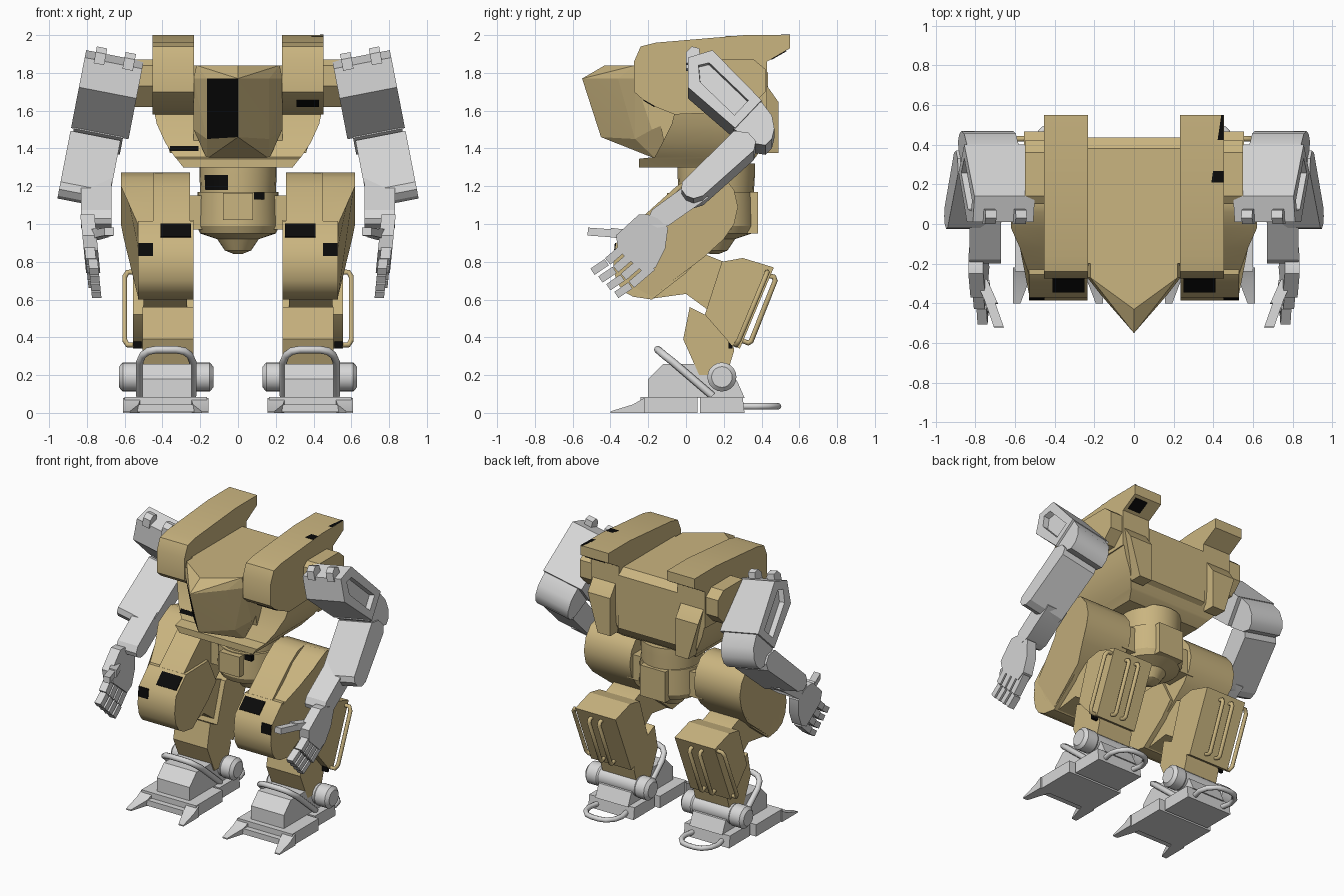
import bpy, bmesh, math
from mathutils import Vector, Matrix

if "Cube" in bpy.data.objects:
    bpy.data.objects.remove(bpy.data.objects["Cube"])


def material(name, rgb):
    m = bpy.data.materials.new(name)
    m.diffuse_color = (*rgb, 1)
    m.use_nodes = True
    m.node_tree.nodes["Principled BSDF"].inputs["Base Color"].default_value = m.diffuse_color
    return m


TAN = material("sand tan", (0.59, 0.46, 0.215))
GREY = material("light grey", (0.68, 0.68, 0.68))
BLACK = material("black", (0.003, 0.003, 0.003))
TILT = (Matrix.Translation((0.80, 0, 1.94)) @ Matrix.Rotation(math.radians(-11), 4, 'Y')
        @ Matrix.Translation((-0.80, 0, -1.94)))


def emit(name, bm, mat, mirror=True, black_rule=None, smooth=25):
    bmesh.ops.recalc_face_normals(bm, faces=bm.faces)
    if black_rule:
        for f in bm.faces:
            f.material_index = int(black_rule(f))
    me = bpy.data.meshes.new(name)
    for f in bm.faces:
        f.smooth = True
    bm.to_mesh(me)
    bm.free()
    me.set_sharp_from_angle(angle=math.radians(smooth))
    me.materials.append(mat)
    if black_rule:
        me.materials.append(BLACK)
    ob = bpy.data.objects.new(name, me)
    bpy.context.collection.objects.link(ob)
    if mirror:
        ob.modifiers.new("mirror", 'MIRROR').use_mirror_merge = False
    return ob


def loft(bm, rings):
    """Skin closed rings of equal length and cap both ends."""
    vs = [[bm.verts.new(p) for p in r] for r in rings]
    n = len(vs[0])
    for a, b in zip(vs, vs[1:]):
        for i in range(n):
            bm.faces.new((a[i], a[(i + 1) % n], b[(i + 1) % n], b[i]))
    bm.faces.new(vs[0][::-1])
    return bm.faces.new(vs[-1])


def prism(name, pts, x0, x1, mat, warp=None, tilt=False, mirror=True, slot=0, smooth=25):
    """Side profile of (y, z) points extruded from x0 to x1."""
    bm = bmesh.new()
    cap = loft(bm, [[(x, y, z) for y, z in pts] for x in (x0, x1)])
    bmesh.ops.recalc_face_normals(bm, faces=bm.faces)
    if slot:
        bmesh.ops.inset_region(bm, faces=[cap], thickness=slot)
        bmesh.ops.inset_region(bm, faces=[cap], thickness=0.003, depth=-0.04)
    if warp:
        for v in bm.verts:
            v.co = warp(*v.co)
    if tilt:
        bm.transform(TILT)
    return emit(name, bm, mat, mirror, smooth=smooth)


def box(name, y0, y1, z0, z1, x0, x1, mat, **kw):
    return prism(name, [(y0, z0), (y1, z0), (y1, z1), (y0, z1)], x0, x1, mat, **kw)


def bar(name, p, q, t, x0, x1, mat, **kw):
    """Flat bar of thickness t between two (y, z) points."""
    p, q = Vector(p), Vector(q)
    d = (q - p).normalized()
    n = Vector((-d.y, d.x)) * t / 2
    return prism(name, [p + n, q + n, q - n, p - n], x0, x1, mat, **kw)


def lathe(name, prof, centre, mat, axis='Z', sides=24, **kw):
    """Rings of (radius, position) about an axis through centre."""
    bm = bmesh.new()
    rings = []
    for r, t in prof:
        cs = [(r * math.cos(a), r * math.sin(a)) for a in
              (2 * math.pi * i / sides for i in range(sides))]
        if axis == 'Z':
            rings.append([(centre[0] + c, centre[1] + s, t) for c, s in cs])
        else:
            rings.append([(t, centre[0] + c, centre[1] + s) for c, s in cs])
    loft(bm, rings)
    return emit(name, bm, mat, **kw)


def tube(name, pts, r, mat):
    for s in (1, -1):
        cu = bpy.data.curves.new(name, 'CURVE')
        cu.dimensions = '3D'
        cu.bevel_depth, cu.bevel_resolution, cu.use_fill_caps = r, 2, True
        sp = cu.splines.new('POLY')
        sp.points.add(len(pts) - 1)
        for p, (x, y, z) in zip(sp.points, pts):
            p.co = (s * x, y, z, 1)
        cu.materials.append(mat)
        bpy.context.collection.objects.link(bpy.data.objects.new(name, cu))


# Torso: side pods, centre block, lower hull, rear bulges
prism("shoulder_pod", [(-.275, 1.7), (-.275, 1.86), (-.24, 1.94), (-.16, 1.96), (.31, 2), (.55, 2),
                       (.55, 1.93), (.43, 1.86), (.43, 1.6), (-.06, 1.58), (-.16, 1.62),
                       (-.23, 1.66)], .232, .453, TAN)
bar("pod_dark_streak", (.21, 1.991), (.55, 1.999), .008, .41, .452, BLACK, mirror=False,
    warp=lambda x, y, z: (x if x > .43 else (.39 if y < .4 else .44), y, z))
bar("pod_front_patch", (-.225, 1.657), (-.165, 1.622), .008, .31, .43, BLACK, mirror=False)
bar("pod_rear_patch", (.45, 1.872), (.53, 1.918), .008, .33, .43, BLACK, mirror=False)
prism("torso_centre", [(-.2, 1.84), (.38, 1.84), (.435, 1.80), (.435, 1.42), (.3, 1.35),
                       (-.1, 1.35)], -.235, .235, TAN, mirror=False)
bm = bmesh.new()
loft(bm, [[(-x, f, z), (x, f, z), (x, b, z), (-x, b, z)] for z, x, f, b in
          ((1.30, .29, -.25, .30), (1.345, .325, -.25, .36), (1.355, .335, -.165, .37),
           (1.43, .385, -.125, .42), (1.53, .43, -.075, .43), (1.63, .452, -.05, .43))])
emit("lower_hull", bm, TAN, False)
bar("hull_dark_patch", (-.146, 1.385), (-.135, 1.412), .008, -.36, -.21, BLACK, mirror=False)
prism("rear_bulge", [(.40, 1.75), (.43, 1.73), (.49, 1.645), (.49, 1.375), (.40, 1.375)],
      .26, .44, TAN, warp=lambda x, y, z: (x - (.08 if x > .3 and z < 1.5 else 0), y, z))
prism("shoulder_mount", [(.10, 1.73), (.10, 1.84), (.14, 1.87), (.36, 1.87), (.42, 1.82),
                         (.42, 1.70), (.34, 1.62), (.2, 1.62)], .44, .55, TAN)

# Wedge cockpit, one front pane black
half = [(0, -.55, 1.77), (0, -.45, 1.46), (0, -.43, 1.84), (0, -.16, 1.345), (.165, -.36, 1.77),
        (.165, -.27, 1.45), (.165, -.16, 1.345), (.235, -.27, 1.77), (.235, -.18, 1.5),
        (.235, -.06, 1.59), (.235, -.06, 1.55), (.22, -.27, 1.84), (.22, -.1, 1.84)]
bm = bmesh.new()
for x, y, z in half:
    bm.verts.new((x, y, z))
    if x:
        bm.verts.new((-x, y, z))
bmesh.ops.convex_hull(bm, input=bm.verts)
emit("cockpit_nose", bm, TAN, False, lambda f: all(
    -.17 < v.co.x < .001 and v.co.y < -.25 and 1.44 < v.co.z < 1.78 for v in f.verts), smooth=3)

# Waist and pelvis
lathe("waist", [(.2, 1.1), (.2, 1.18), (.205, 1.26), (.205, 1.32)], (0, .16), TAN, mirror=False,
      black_rule=lambda f: len(f.verts) == 4 and 1.19 < f.calc_center_median().z < 1.25
      and -.17 < f.calc_center_median().x < -.04 and f.calc_center_median().y < .16)
lathe("pelvis", [(.215, 1.17), (.22, .99), (.2, .95), (.11, .92), (.07, .86), (.02, .84)],
      (0, .15), TAN, mirror=False)
box("pelvis_front_box", -.10, .1, 1.02, 1.165, -.08, .08, TAN, mirror=False)
box("pelvis_rear_box", .2, .38, .95, 1.17, -.1, .1, TAN, mirror=False)
box("pelvis_dark_patch", -.048, -.02, 1.13, 1.168, .085, .14, BLACK, mirror=False)
box("hip_axle", .06, .24, .97, 1.15, .1, .30, TAN)

# Thigh, outer hip cover and knee
rear = [(.12, 1.272), (.2, 1.25), (.255, 1.18), (.275, 1.09), (.255, 1.0), (.2, .92), (.09, .82),
        (-.18, .615)]
prism("thigh", [(-.05, 1.2), (.04, 1.26)] + rear + [(-.3, .66), (-.36, .88), (-.25, 1.02)],
      .255, .45, TAN, smooth=40)


def cover_taper(x, y, z):
    k = min(1, max(0, (z - .78) / .17), max(0, (y + .22) / .2))
    return (x if x < .5 else .53 + .09 * k, y, z)


prism("hip_cover", [(-.12, 1.1), (-.02, 1.2), (.06, 1.245)] + rear
      + [(-.3, .68), (-.35, .88), (-.25, 1.0)], .44, .62, TAN, warp=cover_taper, smooth=40)
prism("knee", [(-.255, 1.015), (-.37, .9), (-.385, .78), (-.37, .7), (-.335, .645), (-.28, .615),
               (-.18, .6), (.0, .74), (.09, .84), (.0, 1.02)], .235, .53, TAN, smooth=40)
bar("thigh_dark_patch", (-.343, .93), (-.273, 1.0), .009, .25, .41, BLACK)
bar("knee_dark_patch", (-.379, .83), (-.372, .9), .009, .45, .528, BLACK)
prism("knee_link", [(-.18, .605), (.0, .63), (.11, .55), (.2, .8), (.1, .84), (-.1, .85)],
      .27, .5, TAN)

# Calf, shin and grab handles
prism("calf", [(.19, .8), (.30, .82), (.465, .77), (.285, .34), (.24, .36), (.1, .52)],
      .235, .555, TAN)
box("calf_dark_patch", .225, .245, .34, .38, .512, .553, BLACK)
prism("shin", [(.02, .56), (.1, .52), (.25, .36), (.255, .33), (.215, .2), (.07, .2),
               (-.015, .39)], .235, .505, TAN)
tube("side_handle", [(.54, .43, .745), (.585, .43, .745), (.6, .42, .72), (.6, .28, .385),
                     (.585, .265, .36), (.54, .265, .36)], .014, TAN)
for x in (.36, .44):
    tube("rear_handle", [(x, .42, .73), (x, .465, .72), (x, .472, .70), (x, .345, .38),
                         (x, .33, .37), (x, .28, .39)], .014, TAN)

# Feet
box("foot_plate", -.24, .06, 0, .085, .165, .6, GREY)
prism("heel_plate", [(.075, 0), (.075, .085), (.3, .085), (.31, 0)], .2, .56, GREY)
toe = [(-.40, 0), (-.40, .008), (-.28, .045), (-.22, .08), (-.22, 0)]
for name, x0, x1, out in (("inner_toe", .155, .25, .155), ("outer_toe", .515, .61, .61)):
    prism(name, toe, x0, x1, GREY, warp=lambda x, y, z, o=out:
          (o + (x - o) * min(1, .4 + (y + .4) * 4), y, z))
box("toe_web", -.28, -.2, .005, .045, .22, .55, GREY)
prism("ankle_block", [(-.2, .08), (-.2, .18), (-.12, .26), (.08, .26), (.13, .19), (.27, .17),
                      (.31, .08)], .245, .505, GREY)
lathe("ankle_axle", [(.055, .13), (.077, .15), (.077, .22), (.07, .23), (.07, .52), (.077, .53),
                     (.077, .61), (.055, .63)], (.19, .19), GREY, axis='X', sides=20)
tube("ankle_hoop", [(.24, .14, .09), (.24, -.07, .27), (.255, -.115, .305), (.285, -.14, .327),
                    (.33, -.15, .335), (.43, -.15, .335), (.475, -.14, .327), (.505, -.115, .305),
                    (.52, -.07, .27), (.52, .14, .09)], .02, GREY)
tube("heel_hoop", [(.27, .27, .035), (.25, .37, .035), (.265, .43, .035), (.305, .475, .035),
                   (.35, .487, .035), (.41, .487, .035), (.455, .475, .035), (.495, .43, .035),
                   (.51, .37, .035), (.49, .27, .035)], .018, GREY)

# Arms
prism("upper_arm", [(.01, 1.72), (.26, 1.5), (.40, 1.65), (.14, 1.92), (.01, 1.88)],
      .49, .80, GREY, tilt=True, slot=.07)
for x in (.565, .72):
    prism("arm_stud", [(.0, 1.86), (.0, 1.92), (.03, 1.95), (.07, 1.94), (.08, 1.86)],
          x - .028, x + .028, GREY, tilt=True)
prism("elbow", [(.40, 1.645), (.455, 1.57), (.468, 1.5), (.455, 1.445), (.42, 1.41), (.36, 1.42),
                (.25, 1.5), (.3, 1.6)], .52, .785, GREY, tilt=True, smooth=40)
prism("forearm", [(.255, 1.485), (-.02, 1.21), (-.025, 1.17), (.0, 1.135), (.04, 1.12),
                  (.09, 1.135), (.36, 1.38), (.37, 1.43), (.33, 1.475)], .53, .80, GREY, tilt=True)
prism("wrist", [(.06, 1.25), (-.18, 1.075), (-.2, 1.03), (-.19, 1.0), (-.15, .98), (-.095, .99),
                (.12, 1.14)], .67, .83, GREY)


def lean(x, y, z):
    return (x - .1 * (1 - z), y, z)


prism("palm", [(-.2, 1.05), (-.25, 1.05), (-.37, .94), (-.36, .86), (-.22, .74), (-.16, .77),
               (-.11, .87), (-.095, .98), (-.15, 1.03)], .755, .83, GREY, warp=lean)
for i in range(4):
    y, z = -.345 + .042 * i, .862 - .041 * i
    bar("finger", (y + .04, z + .035), (y - .07, z - .06), .044, .77, .825, GREY, warp=lean)
    bar("fingertip", (y - .075, z - .064), (y - .15, z - .115), .04, .762, .812, GREY, warp=lean)
bar("thumb_base", (-.28, .94), (-.40, .955), .05, .74, .80, GREY,
    warp=lambda x, y, z: (x + (y + .28) * .45, y, z))
bar("thumb", (-.38, .95), (-.52, .96), .042, .705, .755, GREY,
    warp=lambda x, y, z: (x + (y + .38) * .35, y, z))
